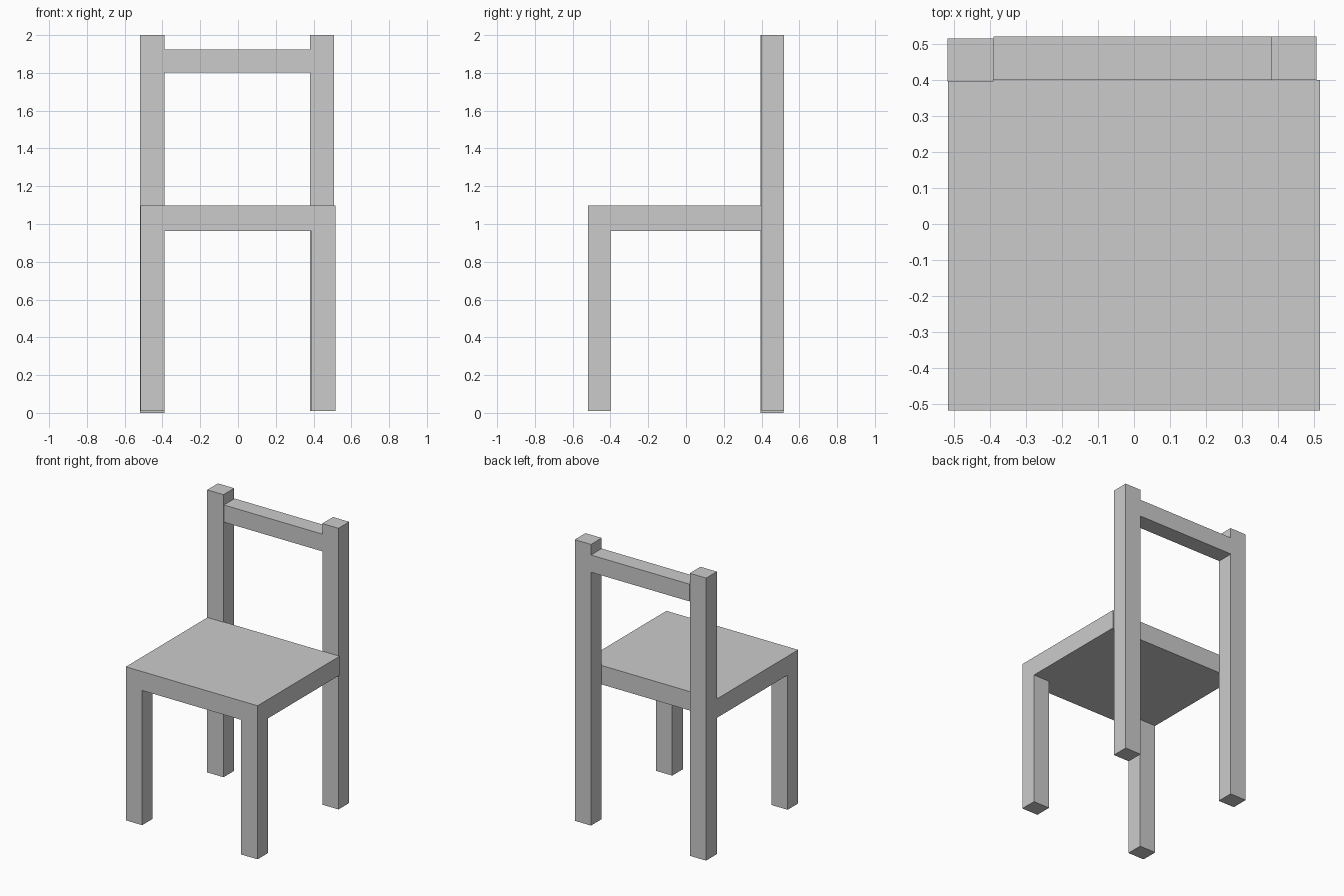
import bpy
import bmesh
from mathutils import Matrix, Vector

if "Cube" in bpy.data.objects:
    bpy.data.objects.remove(bpy.data.objects["Cube"])


def box(name, x, y, z):
    """Box object from (min, max) ranges on each axis."""
    lo, hi = Vector((x[0], y[0], z[0])), Vector((x[1], y[1], z[1]))
    bm = bmesh.new()
    bmesh.ops.create_cube(bm, size=1.0, matrix=Matrix.LocRotScale((lo + hi) / 2, None, hi - lo))
    mesh = bpy.data.meshes.new(name)
    bm.to_mesh(mesh)
    bm.free()
    obj = bpy.data.objects.new(name, mesh)
    bpy.context.collection.objects.link(obj)
    return obj


SEAT_X, FRONT_Y, BACK_Y = 0.516, -0.518, 0.40
SEAT_Z = (0.963, 1.097)

# Seat slab, ending where the back posts begin
box("seat", (-SEAT_X, SEAT_X), (FRONT_Y, BACK_Y), SEAT_Z)

# Front legs, flush with the seat's front corners
for side, x in (("left", (-SEAT_X, -0.388)), ("right", (0.388, SEAT_X))):
    box(f"front_leg_{side}", x, (FRONT_Y, -0.40), (0.01, SEAT_Z[0]))

# Back posts, running from floor to top; the left one sits slightly forward
box("back_post_left", (-0.518, -0.39), (0.395, 0.515), (0.0, 2.0))
box("back_post_right", (0.38, 0.507), (BACK_Y, 0.52), (0.01, 2.0))

# Top rail between the posts
box("back_rail", (-0.39, 0.38), (BACK_Y, 0.52), (1.803, 1.925))
